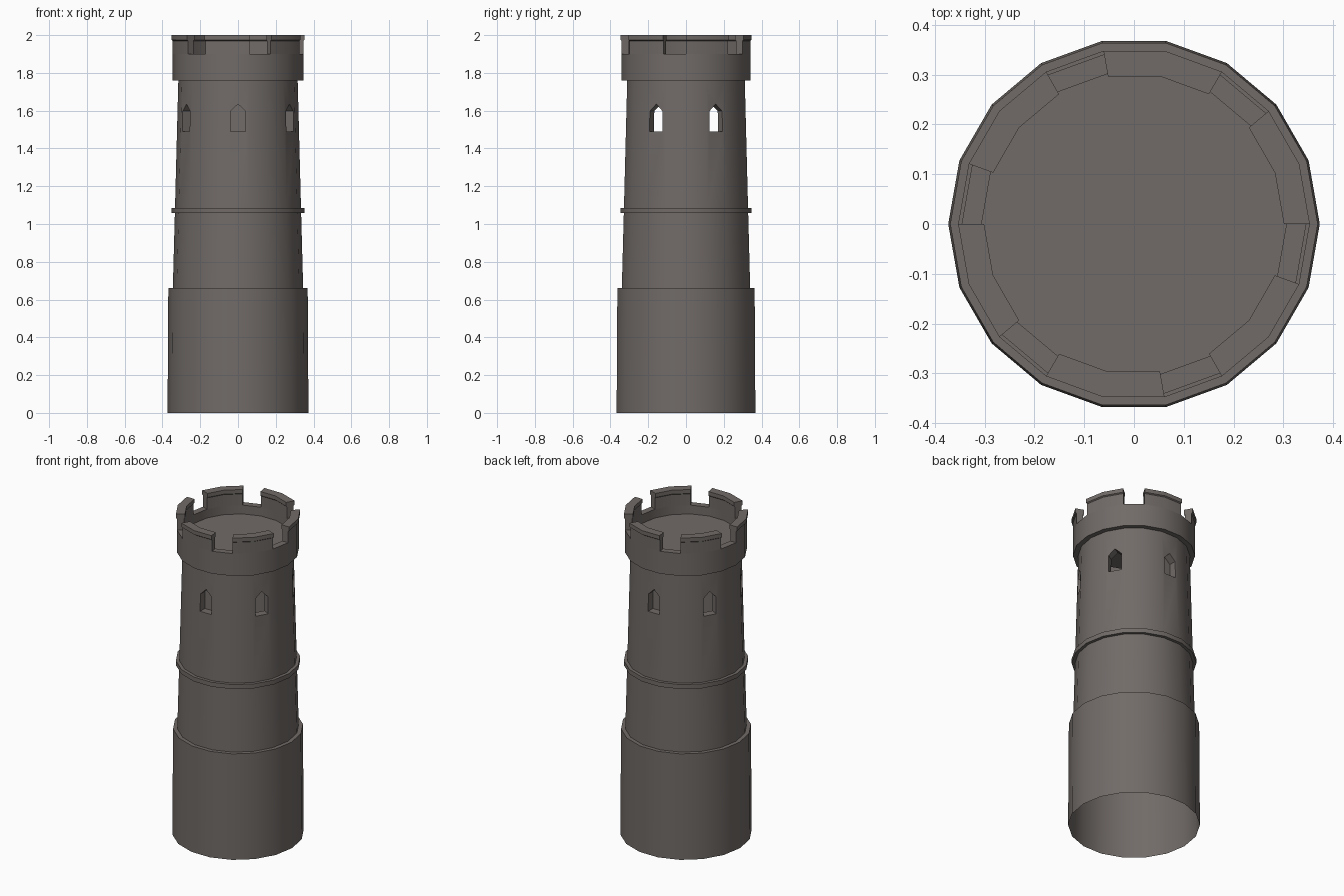
import bpy, bmesh, math
from mathutils import Vector

if "Cube" in bpy.data.objects:
    bpy.data.objects.remove(bpy.data.objects["Cube"])

SIDES = 18
STEP = 2 * math.pi / SIDES

stone = bpy.data.materials.new("grey_brown_stone")
stone.diffuse_color = (0.165, 0.147, 0.137, 1)
stone.use_nodes = True
stone.node_tree.nodes["Principled BSDF"].inputs["Base Color"].default_value = stone.diffuse_color


def pt(r, z, k):
    return Vector((r * math.cos(k * STEP), r * math.sin(k * STEP), z))


def finish(name, bm):
    bmesh.ops.remove_doubles(bm, verts=bm.verts[:], dist=1e-5)
    me = bpy.data.meshes.new(name)
    bm.to_mesh(me)
    bm.free()
    ob = bpy.data.objects.new(name, me)
    bpy.context.collection.objects.link(ob)
    me.materials.append(stone)
    bpy.ops.object.select_all(action='DESELECT')
    ob.select_set(True)
    bpy.context.view_layer.objects.active = ob
    bpy.ops.object.shade_smooth_by_angle(angle=math.radians(30))
    return ob


def face(bm, pts):
    return bm.faces.new([bm.verts.new(p) for p in pts])


def strip(bm, prof, k):
    """One side of a turned profile (r, z), listed going up the outside."""
    for (r0, z0), (r1, z1) in zip(prof, prof[1:]):
        pts = [pt(r0, z0, k), pt(r0, z0, k + 1), pt(r1, z1, k + 1), pt(r1, z1, k)]
        if r1 == 0:
            pts.pop()
        face(bm, pts)


def lathe(name, prof):
    bm = bmesh.new()
    for k in range(SIDES):
        strip(bm, prof, k)
    return finish(name, bm)


# Wide base with ledge, lower shaft and string course
lathe("base", [(0.373, 0), (0.369, 0.66), (0.34, 0.66)])
lathe("lower_shaft", [(0.345, 0.66), (0.334, 1.07)])
lathe("string_course", [(0.332, 1.057), (0.353, 1.057), (0.353, 1.085), (0.332, 1.085)])


# Upper shaft with pointed windows cut into every third side
def window_side(bm, k, r0, z0, r1, z1, blind):
    bl, br = pt(r0, z0, k), pt(r0, z0, k + 1)
    tr, tl = pt(r1, z1, k + 1), pt(r1, z1, k)
    side = (br - bl).normalized()
    inward = side.cross(Vector((0, 0, -1))) * 0.047

    def on_wall(u, z):
        t = (z - z0) / (z1 - z0)
        return (bl + br) / 2 * (1 - t) + (tl + tr) / 2 * t + side * u

    hole = [on_wall(u, z) for u, z in
            ((-0.039, 1.49), (0.039, 1.49), (0.039, 1.597), (0, 1.635), (-0.039, 1.597))]
    if inward.dot(hole[0]) > 0:
        inward = -inward
    a, b, c, d, e = hole
    for pts in ((bl, br, b, a), (br, tr, c, b), (tr, d, c),
                (tr, tl, d), (tl, e, d), (tl, bl, a, e)):
        face(bm, pts)
    for p, q in zip(hole, hole[1:] + hole[:1]):
        face(bm, (p, q, q + inward, p + inward))
    if blind:
        face(bm, [p + inward for p in hole])


bm = bmesh.new()
for k in range(SIDES):
    if k % 3 == 1:
        window_side(bm, k, 0.334, 1.07, 0.316, 1.76, k in (4, 13))
    else:
        strip(bm, [(0.334, 1.07), (0.316, 1.76)], k)
finish("upper_shaft", bm)

# Parapet wall with the roof floor inside
lathe("parapet", [(0.312, 1.76), (0.346, 1.76), (0.346, 1.90),
                  (0.306, 1.90), (0.306, 1.845), (0, 1.845)])

# Six merlons with a slightly projecting cap
merlon = [(0.306, 1.90), (0.346, 1.90), (0.346, 1.97), (0.353, 1.975), (0.353, 2.0),
          (0.301, 2.0), (0.301, 1.975), (0.306, 1.97)]
bm = bmesh.new()
for k in range(0, SIDES, 3):
    for j in (k, k + 1):
        strip(bm, merlon[1:] + merlon[:1], j)
    face(bm, [pt(r, z, k) for r, z in merlon])
    face(bm, [pt(r, z, k + 2) for r, z in reversed(merlon)])
finish("merlons", bm)
